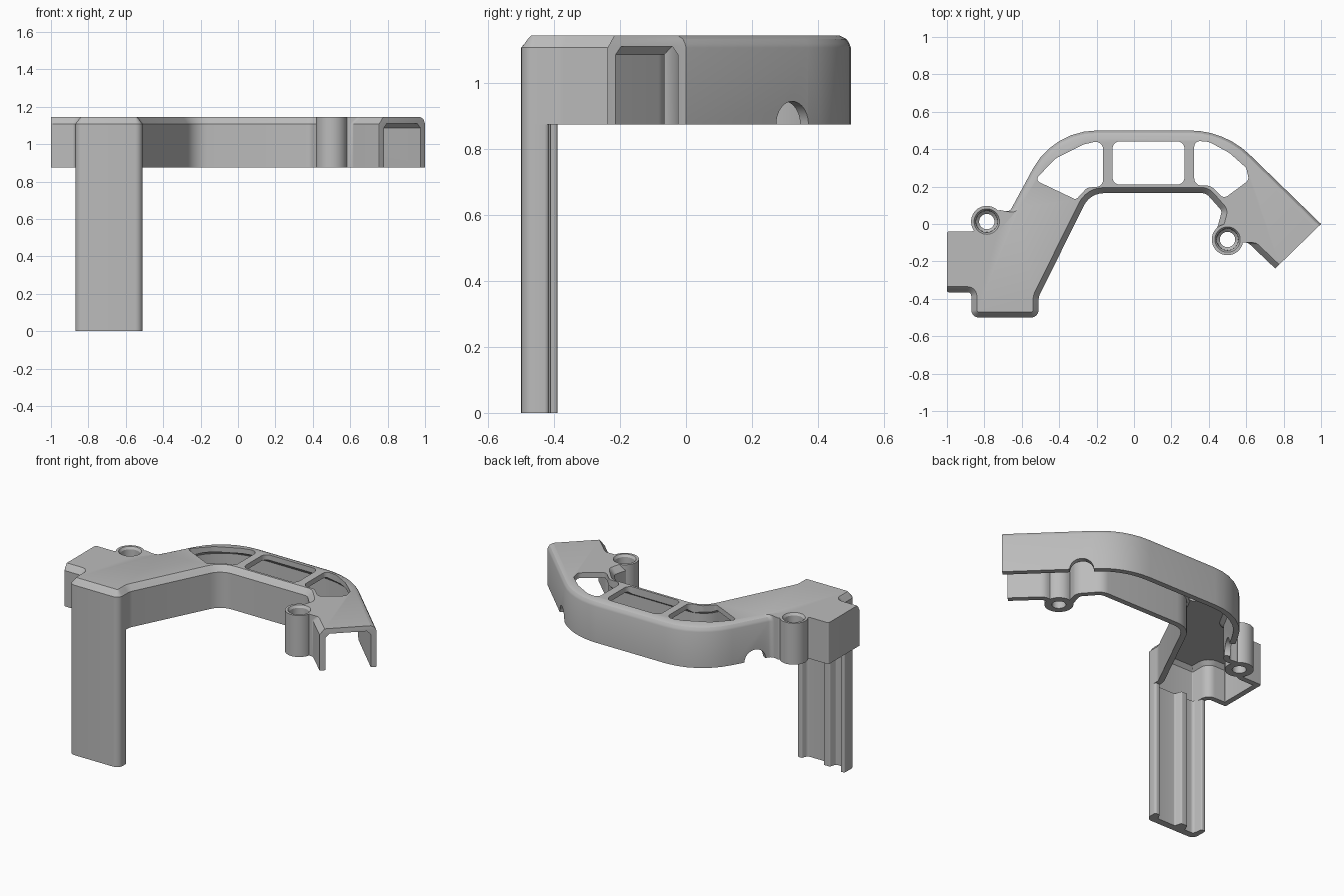
import bpy, bmesh, math
from mathutils import Vector

if "Cube" in bpy.data.objects:
    bpy.data.objects.remove(bpy.data.objects["Cube"], do_unlink=True)

grey = bpy.data.materials.new("plain grey")
grey.use_nodes = True
grey.diffuse_color = (0.5, 0.5, 0.5, 1)
grey.node_tree.nodes["Principled BSDF"].inputs["Base Color"].default_value = (0.5, 0.5, 0.5, 1)

BOTTOM, TOP = 0.875, 1.145

# Bracket outline: x, y, corner radius, kind of the edge that follows
# f = front chamfer, b = rounded back, n = plain, e = open end
OUTLINE = [
    (-.87, -.5, .04, "f"), (-.51, -.5, .04, "f"), (-.51, -.39, .08, "f"),
    (-.235, .165, .12, "f"), (.385, .165, .05, "f"), (.47, .07, .03, "f"),
    (.44, -.04, .02, "n"), (.5, -.1, .02, "n"), (.61, -.1, .03, "f"),
    (.755, -.238, 0, "e"), (1, 0, 0, "b"), (.485, .5, .46, "b"),
    (-.43, .5, .39, "b"), (-.665, .065, .03, "n"), (-.72, .075, .02, "n"),
    (-.83, 0, .02, "n"), (-.86, -.04, .02, "n"), (-1, -.04, .01, "n"),
    (-1, -.365, .01, "f"), (-.87, -.365, .02, "f")]


def ring(controls, dist=None, segs=7):
    """Move each edge inward by its kind's distance, then round the corners."""
    n = len(controls)
    pts = [Vector(c[:2]) for c in controls]
    dirs = [(pts[(i + 1) % n] - pts[i]).normalized() for i in range(n)]
    ds = [dist[c[3]] if dist else 0 for c in controls]
    moved = []
    for i in range(n):
        a, b = dirs[i - 1], dirs[i]
        na, nb = Vector((-a.y, a.x)), Vector((-b.y, b.x))
        p, q = pts[i] + na * ds[i - 1], pts[i] + nb * ds[i]
        moved.append(p + a * ((q - p).cross(b) / a.cross(b)))
    out = []
    for i in range(n):
        a, b = dirs[i - 1], dirs[i]
        turn = math.atan2(a.cross(b), a.dot(b))
        side = 1 if turn > 0 else -1
        r = max(controls[i][2] - side * max(0, (ds[i - 1] + ds[i]) / 2), 0.0008)
        start = moved[i] - a * (r * math.tan(abs(turn) / 2))
        centre = start + Vector((-a.y, a.x)) * r * side
        arm = start - centre
        for k in range(segs):
            t = turn * k / (segs - 1)
            c, s = math.cos(t), math.sin(t)
            out.append(centre + Vector((arm.x * c - arm.y * s, arm.x * s + arm.y * c)))
    return out


def loft(name, layers):
    """Closed solid through rings of equal point count: (points, height)."""
    bm = bmesh.new()
    loops = [[bm.verts.new((p[0], p[1], z)) for p in pts] for pts, z in layers]
    n = len(loops[0])
    bm.faces.new(loops[0][::-1])
    bm.faces.new(loops[-1])
    for lo, hi in zip(loops, loops[1:]):
        for i in range(n):
            j = (i + 1) % n
            bm.faces.new((lo[i], lo[j], hi[j], hi[i]))
    bmesh.ops.recalc_face_normals(bm, faces=bm.faces)
    me = bpy.data.meshes.new(name)
    bm.to_mesh(me)
    bm.free()
    me.materials.append(grey)
    ob = bpy.data.objects.new(name, me)
    bpy.context.collection.objects.link(ob)
    return ob


def circle(x, y, r, n=40):
    return [(x + r * math.cos(math.tau * k / n), y + r * math.sin(math.tau * k / n)) for k in range(n)]


def combine(target, tool, operation):
    """Apply a boolean and remove the tool."""
    tool.hide_render = True
    mod = target.modifiers.new("cut", "BOOLEAN")
    mod.operation, mod.object, mod.solver = operation, tool, "EXACT"
    bpy.context.view_layer.objects.active = target
    bpy.ops.object.modifier_apply(modifier=mod.name)
    bpy.data.objects.remove(tool, do_unlink=True)


def layer(f, b, n=0, e=0):
    return ring(OUTLINE, {"f": f, "b": b, "n": n, "e": e})


# Outer body with chamfered front rim and rounded back rim
body = loft("bracket_body", [
    (layer(0, 0), BOTTOM), (layer(0, 0), 1.108), (layer(.01, .004), 1.12),
    (layer(.02, .013), 1.134), (layer(.03, .035), TOP)])

# Hollow underside, running out through the open end
w, c = .035, .058
combine(body, loft("hollow", [
    (layer(w, w, w, -.1), .8), (layer(w, w, w, -.1), 1.087),
    (layer(c, c, c, -.1), 1.111)]), "DIFFERENCE")

# Screw bosses with countersunk holes
BOSSES = [(-.787, .013), (.5, -.083)]
for x, y in BOSSES:
    disc = circle(x, y, .084)
    combine(body, loft("boss", [(disc, BOTTOM), (disc, TOP)]), "UNION")
for x, y in BOSSES:
    small, wide = circle(x, y, .041), circle(x, y, .068)
    combine(body, loft("screw_hole", [
        (small, .8), (small, 1.06), (circle(x, y, .057), 1.075),
        (circle(x, y, .058), 1.13), (wide, TOP), (wide, 1.2)]), "DIFFERENCE")

# Three windows in the top
WINDOWS = [
    [(-.53, .235, .02), (-.31, .13, .02), (-.25, .195, .04), (-.165, .2, .04),
     (-.165, .45, .04), (-.27, .425, .1), (-.42, .35, .1)],
    [(-.115, .21, .04), (.27, .21, .04), (.27, .442, .04), (-.115, .442, .04)],
    [(.322, .205, .04), (.41, .205, .05), (.48, .135, .03), (.615, .235, .03),
     (.6, .3, .03), (.51, .38, .1), (.4, .44, .1), (.322, .445, .03)]]
for pts in WINDOWS:
    shape = ring(pts)
    combine(body, loft("window", [(shape, 1.05), (shape, 1.25)]), "DIFFERENCE")

# Round notches in the lower edge of the back wall
for x, y, nx, ny in [(.67, .325, .7, .72), (-.615, .165, -.87, .48)]:
    disc = circle(0, 0, .07)
    notch = loft("notch", [(disc, -.08), (disc, .08)])
    notch.location = (x, y, BOTTOM)
    notch.rotation_mode = "QUATERNION"
    notch.rotation_quaternion = Vector((nx, ny, 0)).to_track_quat("Z", "Y")
    bpy.context.view_layer.update()
    combine(body, notch, "DIFFERENCE")

# Long leg with ribs on its rear face
LEG = [
    (-.87, -.5, .04), (-.51, -.5, .04), (-.51, -.415, .015), (-.545, -.415, .01),
    (-.56, -.455, .02), (-.69, -.455, .01), (-.705, -.41, .01), (-.75, -.41, .01),
    (-.765, -.455, .01), (-.83, -.455, .02), (-.84, -.39, .01), (-.87, -.39, .01)]
section = ring(LEG)
leg = loft("leg", [(section, 0), (section, BOTTOM + .01)])

for ob in (body, leg):
    bpy.ops.object.select_all(action="DESELECT")
    ob.select_set(True)
    bpy.context.view_layer.objects.active = ob
    bpy.ops.object.shade_smooth_by_angle(angle=math.radians(30))
